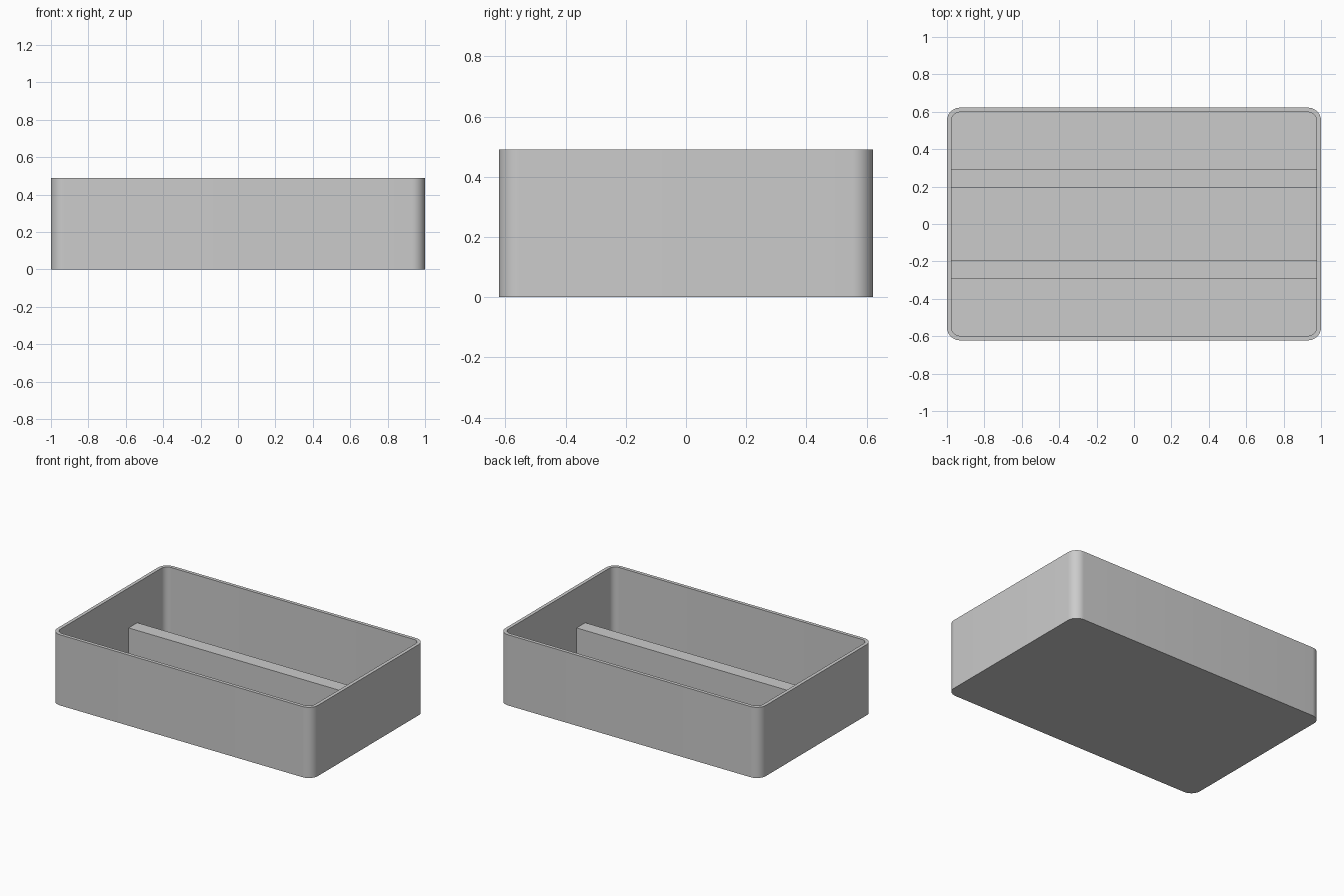
import bpy
import bmesh
from math import cos, sin, pi, radians

if "Cube" in bpy.data.objects:
    bpy.data.objects.remove(bpy.data.objects["Cube"], do_unlink=True)

HALF_X, HALF_Y, HEIGHT = 1.0, 0.622, 0.49
WALL, FLOOR, RADIUS = 0.024, 0.024, 0.07
CORNER_STEPS = 10

grey = bpy.data.materials.new("plain grey")
colour = (0.6, 0.6, 0.6, 1)
grey.diffuse_color = colour
grey.use_nodes = True
grey.node_tree.nodes["Principled BSDF"].inputs["Base Color"].default_value = colour


def add_object(name, bm):
    bmesh.ops.recalc_face_normals(bm, faces=bm.faces)
    mesh = bpy.data.meshes.new(name)
    bm.to_mesh(mesh)
    bm.free()
    mesh.materials.append(grey)
    obj = bpy.data.objects.new(name, mesh)
    bpy.context.collection.objects.link(obj)
    return obj


def rounded_ring(bm, inset, z):
    """Ring of vertices around a rounded rectangle, inset from the outside."""
    r = RADIUS - inset
    cx, cy = HALF_X - RADIUS, HALF_Y - RADIUS
    ring = []
    for i, (sx, sy) in enumerate([(1, 1), (-1, 1), (-1, -1), (1, -1)]):
        for k in range(CORNER_STEPS + 1):
            a = (i + k / CORNER_STEPS) * pi / 2
            ring.append(bm.verts.new((sx * cx + r * cos(a), sy * cy + r * sin(a), z)))
    return ring


# Open tray: outer wall, rim, inner wall, floor
bm = bmesh.new()
rings = [rounded_ring(bm, inset, z) for inset, z in
         [(0, 0), (0, HEIGHT), (WALL, HEIGHT), (WALL, FLOOR)]]
for low, high in zip(rings, rings[1:]):
    for i in range(len(low)):
        j = (i + 1) % len(low)
        bm.faces.new((low[i], low[j], high[j], high[i]))
bm.faces.new(rings[0])
bm.faces.new(rings[-1])
tray = add_object("tray", bm)
bpy.ops.object.select_all(action="DESELECT")
tray.select_set(True)
bpy.context.view_layer.objects.active = tray
bpy.ops.object.shade_smooth_by_angle(angle=radians(30))

# Two long ribs running between the end walls
RIB_Y, RIB_WIDTH, RIB_TOP = 0.243, 0.095, 0.213
for name, side in (("front_rib", -1), ("back_rib", 1)):
    bm = bmesh.new()
    bmesh.ops.create_cube(bm, size=1)
    bmesh.ops.scale(bm, verts=bm.verts,
                    vec=(2 * (HALF_X - WALL), RIB_WIDTH, RIB_TOP - FLOOR))
    bmesh.ops.translate(bm, verts=bm.verts,
                        vec=(0, side * RIB_Y, (RIB_TOP + FLOOR) / 2))
    add_object(name, bm)
